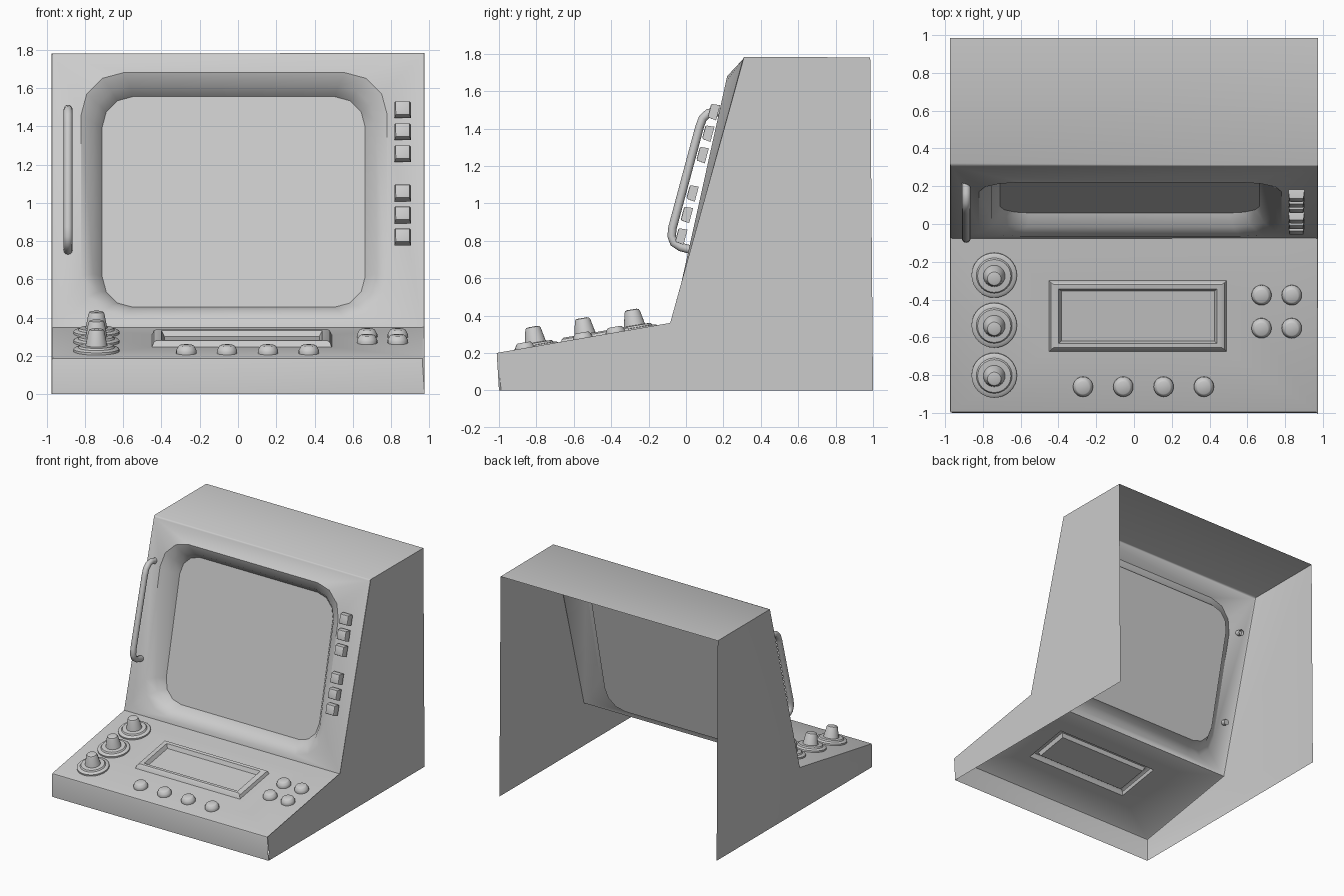
import bpy, bmesh, math
from mathutils import Matrix, Vector

if "Cube" in bpy.data.objects:
    bpy.data.objects.remove(bpy.data.objects["Cube"])

W = 0.975                                   # half width of the cabinet
DESK_SLOPE = 0.16 / 0.925
desk_z = lambda y: 0.19 + (y + 1) * DESK_SLOPE
DESK_TILT = math.atan(DESK_SLOPE)
face_y = lambda z: -0.075 + 0.222 * (z - 0.35)    # raised plane around the screen
edge_y = lambda z: -0.075 + 0.385 * (z - 0.35) / 1.43   # plane of the panel border


def finish(bm, name, angle=30):
    bmesh.ops.remove_doubles(bm, verts=bm.verts, dist=0.0005)
    bmesh.ops.recalc_face_normals(bm, faces=bm.faces)
    me = bpy.data.meshes.new(name)
    bm.to_mesh(me)
    bm.free()
    ob = bpy.data.objects.new(name, me)
    bpy.context.collection.objects.link(ob)
    bpy.ops.object.select_all(action='DESELECT')
    ob.select_set(True)
    bpy.context.view_layer.objects.active = ob
    bpy.ops.object.shade_smooth_by_angle(angle=math.radians(angle))
    return ob


def rounded_rect(x0, x1, z0, z1, r, segs=3):
    """Outline points, the same count for any radius so rings can be bridged."""
    pts = []
    for i, (cx, cz) in enumerate([(x1 - r, z1 - r), (x0 + r, z1 - r),
                                  (x0 + r, z0 + r), (x1 - r, z0 + r)]):
        for k in range(segs + 1):
            a = math.radians(90 * (i + k / segs))
            pts.append((cx + r * math.cos(a), cz + r * math.sin(a)))
    return pts


def skin(bm, rings, cap=False):
    loops = [[bm.verts.new(p) for p in ring] for ring in rings]
    n = len(loops[0])
    for a, b in zip(loops, loops[1:]):
        for i in range(n):
            bm.faces.new((a[i], a[(i + 1) % n], b[(i + 1) % n], b[i]))
    if cap:
        bm.faces.new(loops[-1])


def lathe(name, profile, x, y, segs=24):
    """Turned part standing square on the sloping desk."""
    bm = bmesh.new()
    skin(bm, [[(r * math.cos(2 * math.pi * i / segs), r * math.sin(2 * math.pi * i / segs), h)
               for i in range(segs)] for r, h in profile], cap=True)
    ob = finish(bm, name, 35)
    ob.matrix_world = Matrix.Translation((x, y, desk_z(y))) @ Matrix.Rotation(DESK_TILT, 4, 'X')
    return ob


# Cabinet shell, open at the back and underneath
bm = bmesh.new()
profile = [(-1, 0), (-1, 0.19), (-0.075, 0.35), (0.31, 1.78), (0.985, 1.78), (1, 0)]
for s in (-W, W):
    bm.faces.new([bm.verts.new((s, y, z)) for y, z in profile])
for a, b in ((0, 1), (3, 4)):               # front lip and top
    bm.faces.new([bm.verts.new((s, *profile[i])) for s, i in ((-W, a), (W, a), (W, b), (-W, b))])

# Screen panel: border, raised ridge, sloping bezel, recess wall
screen_rings = []
for rect, plane, depth in (((-W, W, 0.35, 1.78, 0), edge_y, 0),
                           ((-0.82, 0.78, 0.395, 1.68, 0.22), face_y, 0),
                           ((-0.755, 0.715, 0.44, 1.61, 0.19), face_y, 0.04),
                           ((-0.71, 0.665, 0.455, 1.555, 0.16), face_y, 0.11)):
    screen_rings.append([(x, plane(z) + depth, z) for x, z in rounded_rect(*rect)])
skin(bm, screen_rings)

# Desk with raised frame around the small display
desk_rings = []
for x0, x1, y0, y1, h in ((-W, W, -1, -0.075, 0), (-0.45, 0.49, -0.675, -0.30, 0),
                          (-0.44, 0.48, -0.665, -0.31, 0.024),
                          (-0.425, 0.465, -0.655, -0.32, 0.032),
                          (-0.40, 0.44, -0.632, -0.343, 0.03),
                          (-0.385, 0.425, -0.62, -0.355, 0.0)):
    desk_rings.append([(x, y, desk_z(y) + h) for x, y in ((x0, y0), (x1, y0), (x1, y1), (x0, y1))])
skin(bm, desk_rings)

# Soften the outer front edges of the shell
bmesh.ops.remove_doubles(bm, verts=bm.verts, dist=0.0005)


def outline(e):
    a, b = e.verts[0].co, e.verts[1].co
    on_sides = all(abs(abs(c.x) - W) < 1e-4 for c in (a, b))
    crosses = abs(a.x - b.x) > 1
    fold = crosses and abs(a.z - 0.35) < 1e-3
    at_back = a.y > 0.5 or b.y > 0.5
    return len(e.link_faces) == 2 and on_sides and not fold and not at_back


bmesh.ops.bevel(bm, geom=[e for e in bm.edges if outline(e)], offset=0.012,
                segments=2, profile=0.5, affect='EDGES')
finish(bm, "cabinet_shell", 35)

# Screen and display panes
for name, ring in (("main_screen", screen_rings[-1]), ("desk_display", desk_rings[-1])):
    bm = bmesh.new()
    bm.faces.new([bm.verts.new(p) for p in ring])
    ob = finish(bm, name)

# Knobs down the left of the desk
for i, y in enumerate((-0.27, -0.535, -0.80)):
    lathe(f"knob_base_{i + 1}", [(0.12, 0), (0.12, 0.012), (0.113, 0.018), (0.095, 0.02),
                                 (0.088, 0.03), (0.06, 0.032)], -0.74, y, 32)
    lathe(f"knob_cap_{i + 1}", [(0.06, 0.025), (0.055, 0.04), (0.042, 0.105), (0.036, 0.115),
                                (0.025, 0.118)], -0.74, y)

# Round push buttons: front row and a block of four
spots = [(x, -0.86) for x in (-0.27, -0.057, 0.157, 0.37)]
spots += [(x, y) for x in (0.675, 0.835) for y in (-0.375, -0.55)]
for i, (x, y) in enumerate(spots):
    lathe(f"round_button_{i + 1}", [(0.053, 0), (0.053, 0.016), (0.049, 0.023), (0.041, 0.038),
                                    (0.034, 0.042)], x, y, 20)

# Square keys beside the screen
for i, z in enumerate((1.49, 1.375, 1.26, 1.055, 0.94, 0.825)):
    bm = bmesh.new()
    bmesh.ops.create_cube(bm, size=1, matrix=Matrix.Diagonal((0.086, 0.048, 0.084, 1)))
    for v in bm.verts:
        if v.co.y < 0:                      # taper toward the front
            v.co.x *= 0.88
            v.co.z *= 0.88
    bmesh.ops.bevel(bm, geom=[e for e in bm.edges if all(v.co.y < 0 for v in e.verts)],
                    offset=0.008, segments=2, profile=0.5, affect='EDGES')
    ob = finish(bm, f"square_key_{i + 1}")
    ob.matrix_world = (Matrix.Translation((0.86, -0.026 + 0.262 * (z - 0.825), z))
                       @ Matrix.Rotation(-0.26, 4, 'X'))

# Grab handle, a bent tube swept along its path
path = [(0.24, 1.467), (0.16, 1.49), (0.12, 1.483), (0.09, 1.455), (0.073, 1.41),
        (-0.072, 0.87), (-0.077, 0.825), (-0.065, 0.79), (-0.03, 0.767), (0.06, 0.743)]
path = [Vector(p) for p in path]
rings = []
for i, p in enumerate(path):
    t = (path[min(i + 1, len(path) - 1)] - path[max(i - 1, 0)]).normalized()
    n = Vector((-t.y, t.x))
    ring = []
    for k in range(12):
        a = 2 * math.pi * k / 12
        q = p + n * (0.023 * math.sin(a))
        ring.append((-0.888 + 0.023 * math.cos(a), q.x, q.y))
    rings.append(ring)
bm = bmesh.new()
skin(bm, rings, cap=True)
finish(bm, "grab_handle", 40)
